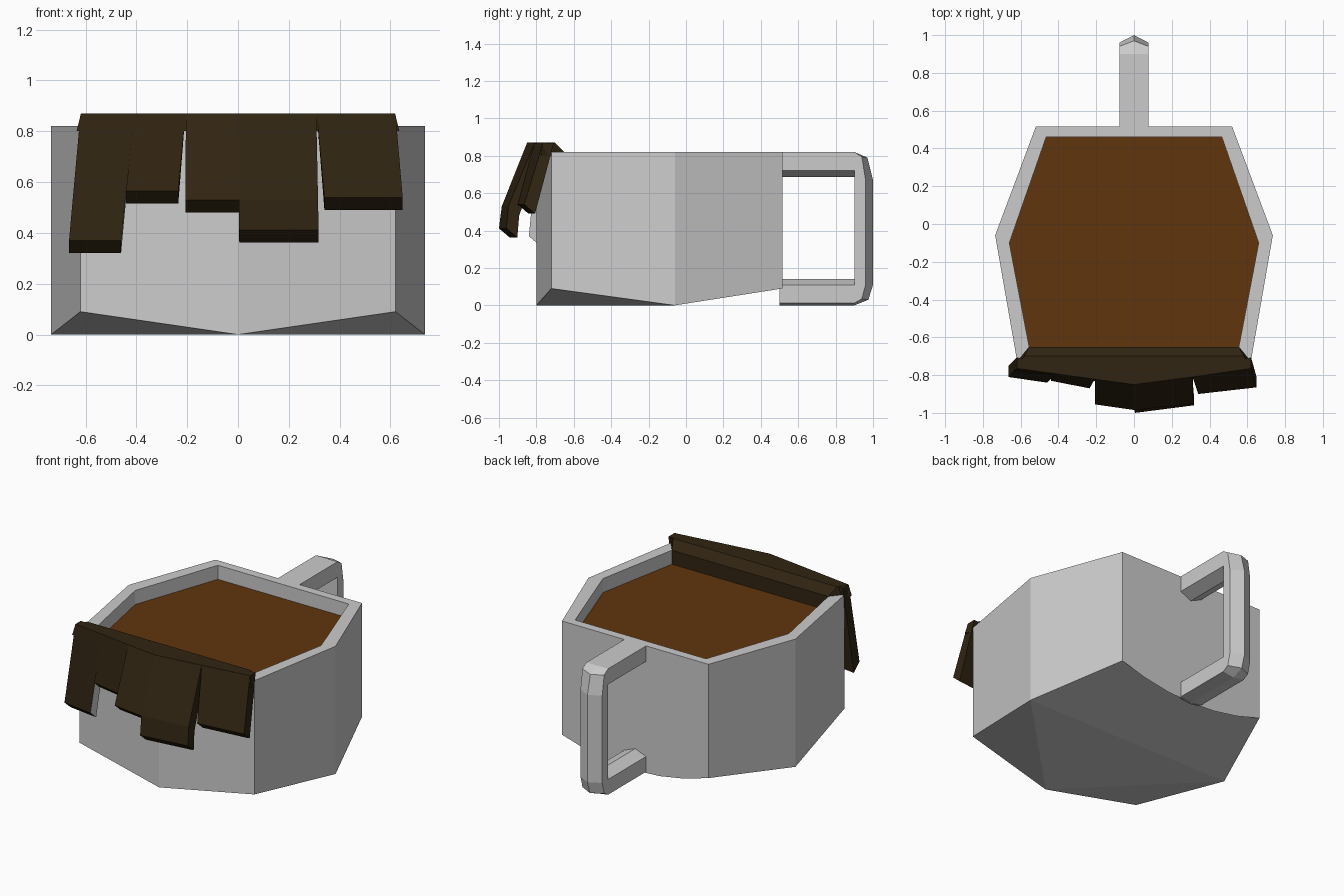
import bpy, bmesh

if "Cube" in bpy.data.objects:
    bpy.data.objects.remove(bpy.data.objects["Cube"])


def mat(name, r, g, b):
    m = bpy.data.materials.new(name)
    m.diffuse_color = (r, g, b, 1)
    m.use_nodes = True
    m.node_tree.nodes["Principled BSDF"].inputs["Base Color"].default_value = m.diffuse_color
    return m


GREY = mat("light grey ceramic", 0.60, 0.60, 0.60)
DRINK = mat("brown drink", 0.115, 0.036, 0.004)
DARK = mat("dark brown drip", 0.030, 0.018, 0.006)


def finish(name, bm, *mats):
    bmesh.ops.remove_doubles(bm, verts=bm.verts[:], dist=0.0005)
    bmesh.ops.dissolve_degenerate(bm, edges=bm.edges[:], dist=0.0005)
    bmesh.ops.recalc_face_normals(bm, faces=bm.faces[:])
    me = bpy.data.meshes.new(name)
    bm.to_mesh(me)
    bm.free()
    for m in mats:
        me.materials.append(m)
    ob = bpy.data.objects.new(name, me)
    bpy.context.collection.objects.link(ob)
    return ob


def ring(bm, pts):
    return [bm.verts.new(p) for p in pts]


def bridge(bm, a, b, closed=True):
    n = len(a)
    for i in range(n if closed else n - 1):
        j = (i + 1) % n
        bm.faces.new((a[i], a[j], b[j], b[i]))


# cup outlines, from back right clockwise to back left
def mirrored(half):
    return half + [(0, half[-1][1] if len(half) < 3 else FRONT)] + [(-x, y) for x, y in reversed(half)]


FRONT = -0.80
outer = mirrored([(0.52, 0.515), (0.735, -0.06), (0.62, -0.72)])
FRONT = -0.72
inner = mirrored([(0.465, 0.46), (0.66, -0.10), (0.555, -0.65)])
RIM, LEVEL = 0.82, 0.73

# cup: walls, rim, short inner wall and folded underside
bm = bmesh.new()
low_z = [0.09, 0, 0.09, 0, 0.09, 0, 0.09]
low = ring(bm, [(x, y, z) for (x, y), z in zip(outer, low_z)])
top = ring(bm, [(x, y, RIM) for x, y in outer])
rim = ring(bm, [(x, y, RIM) for x, y in inner])
deep = ring(bm, [(x, y, LEVEL) for x, y in inner])
bridge(bm, low, top, closed=False)
bridge(bm, top, rim)
bridge(bm, rim, deep)
arc = ring(bm, [(x, 0.515, 0.09 * (x / 0.52) ** 2) for x in (-0.35, -0.175, 0, 0.175, 0.35)])
bm.faces.new([top[0], top[6], low[6]] + arc + [low[0]])
for ids in ((0, 1, 5, 6), (1, 3, 5), (1, 2, 3), (3, 4, 5)):
    bm.faces.new([low[i] for i in ids])
finish("cup", bm, GREY)

# drink surface
bm = bmesh.new()
f = bm.faces.new(ring(bm, [(x, y, LEVEL) for x, y in reversed(inner)]))
me_ob = finish("drink", bm, DRINK)
if me_ob.data.polygons[0].normal.z < 0:
    me_ob.data.flip_normals()

# handle: section = outer ridge, outer edge, inner edge, inner ridge (y, z)
W = 0.077
sections = [
    ((0.50, 0.82), (0.50, 0.82), (0.50, 0.72), (0.50, 0.685)),
    ((0.90, 0.82), (0.90, 0.82), (0.90, 0.72), (0.90, 0.685)),
    ((0.97, 0.79), (0.94, 0.795), (0.90, 0.715), (0.90, 0.68)),
    ((1.00, 0.67), (0.96, 0.67), (0.90, 0.67), (0.90, 0.67)),
    ((1.00, 0.11), (0.96, 0.11), (0.90, 0.15), (0.90, 0.15)),
    ((0.975, 0.03), (0.94, 0.035), (0.90, 0.115), (0.90, 0.143)),
    ((0.90, 0.0), (0.90, 0.012), (0.90, 0.11), (0.90, 0.14)),
    ((0.50, 0.0), (0.50, 0.012), (0.50, 0.11), (0.50, 0.14)),
]
bm = bmesh.new()
rings = []
for o, e, i, r in sections:
    rings.append(ring(bm, [(0, *o), (W, *e), (W, *i), (0, *r), (-W, *i), (-W, *e)]))
for a, b in zip(rings, rings[1:]):
    bridge(bm, a, b)
bm.faces.new(rings[0])
bm.faces.new(rings[-1])
finish("handle", bm, GREY)

# overflow band: profile points (end x, end y, centre y, z), swept left - centre - right
profile = [(0.555, -0.65, -0.65, 0.72), (0.555, -0.65, -0.65, 0.82),
           (0.582, -0.70, -0.70, 0.87), (0.618, -0.765, -0.85, 0.87),
           (0.635, -0.775, -0.86, 0.80), (0.62, -0.715, -0.78, 0.80)]
bm = bmesh.new()
cols = [ring(bm, [(s * x, ye if s else yc, z) for x, ye, yc, z in profile]) for s in (-1, 0, 1)]
bridge(bm, cols[0], cols[1])
bridge(bm, cols[1], cols[2])
bm.faces.new(cols[0])
bm.faces.new(cols[2])
finish("overflow_band", bm, DARK)


# hanging drips: left and right front edges, each a list of points from top to bottom
def drip(name, left, right, grey_side=False):
    bm = bmesh.new()
    rows = []
    for k, (p, q) in enumerate(zip(left, right)):
        dz = 0 if k == 0 else -0.05
        back = [(x, y + 0.058, z + dz) for x, y, z in (q, p)]
        rows.append(ring(bm, [p, q] + back))
    for a, b in zip(rows, rows[1:]):
        bridge(bm, a, b)
        if grey_side:
            bm.faces.ensure_lookup_table()
            bm.faces[1].material_index = 1
    bm.faces.new(rows[0])
    bm.faces.new(rows[-1])
    finish(name, bm, DARK, GREY)


T = 0.868
drip("drip_left_long", [(-0.62, -0.765, T), (-0.665, -0.81, 0.37)],
     [(-0.41, -0.793, T), (-0.46, -0.84, 0.37)], True)
drip("drip_left_short", [(-0.41, -0.793, T), (-0.44, -0.83, 0.565)],
     [(-0.207, -0.82, T), (-0.235, -0.87, 0.565)])
drip("drip_middle_short", [(-0.205, -0.822, T), (-0.207, -0.955, 0.53)],
     [(0.0, -0.85, T), (0.003, -0.985, 0.53)])
drip("drip_middle_long", [(0.0, -0.85, T), (0.003, -0.985, 0.53), (0.005, -1.0, 0.412)],
     [(0.308, -0.81, T), (0.315, -0.95, 0.53), (0.317, -0.96, 0.412)])
drip("drip_right", [(0.31, -0.81, T), (0.34, -0.90, 0.54)],
     [(0.62, -0.765, T), (0.648, -0.865, 0.54)])
